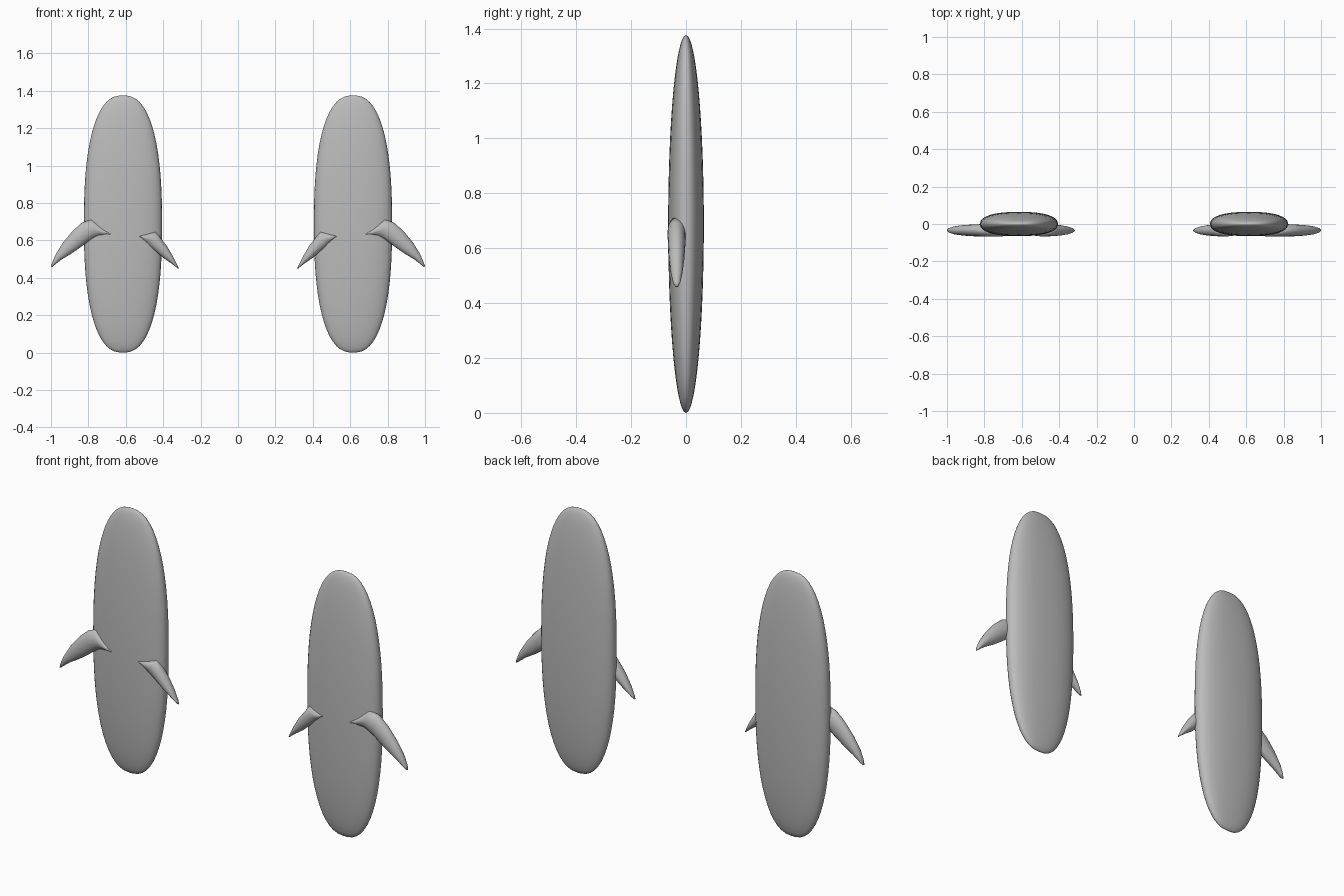
import bpy, bmesh, math

if "Cube" in bpy.data.objects:
    bpy.data.objects.remove(bpy.data.objects["Cube"])

grey = bpy.data.materials.new("plain grey")
grey.diffuse_color = (0.5, 0.5, 0.5, 1)
grey.use_nodes = True
grey.node_tree.nodes["Principled BSDF"].inputs["Base Color"].default_value = grey.diffuse_color

CX, W, D, H = 0.615, 0.209, 0.065, 0.688   # body centre x, half width, half depth, half height


def signed_pow(v, p):
    return math.copysign(abs(v) ** p, v)


def loft(name, rings):
    """Skin a list of closed rings, cap both ends and shade smooth."""
    bm = bmesh.new()
    rows = [[bm.verts.new(p) for p in ring] for ring in rings]
    n = len(rows[0])
    for a, b in zip(rows, rows[1:]):
        for i in range(n):
            bm.faces.new((a[i], a[(i + 1) % n], b[(i + 1) % n], b[i]))
    bm.faces.new(rows[0])
    bm.faces.new(rows[-1])
    bmesh.ops.remove_doubles(bm, verts=bm.verts, dist=0.0004)
    bmesh.ops.recalc_face_normals(bm, faces=bm.faces)
    mesh = bpy.data.meshes.new(name)
    bm.to_mesh(mesh)
    bm.free()
    mesh.materials.append(grey)
    mesh.shade_smooth()
    obj = bpy.data.objects.new(name, mesh)
    bpy.context.collection.objects.link(obj)


def body(name, side):
    """Tall flattened pod with blunt ends and a lens-shaped side profile."""
    rings = []
    for k in range(33):
        t = math.pi * (0.012 + 0.976 * k / 32)
        c = -math.cos(t)
        w = W * (1 - abs(c) ** 2.45) ** (1 / 2.45)
        d = D * math.sin(t)
        rings.append([(side * CX + w * signed_pow(math.cos(a), 0.85),
                       d * signed_pow(math.sin(a), 0.85), H + H * c)
                      for a in (2 * math.pi * i / 32 for i in range(32))])
    loft(name, rings)


def fin(name, side, stations, y, depth):
    """Curved horn: each station is upper x, z, lower x, z and relative depth."""
    rings = []
    for ux, uz, lx, lz, s in stations:
        mx, mz, hx, hz = (ux + lx) / 2, (uz + lz) / 2, (ux - lx) / 2, (uz - lz) / 2
        rings.append([(side * (mx + hx * math.cos(a)), y + depth * s * math.sin(a),
                       mz + hz * math.cos(a))
                      for a in (2 * math.pi * i / 16 for i in range(16))])
    loft(name, rings)


OUTER = [(.675, .634, .675, .630, .9), (.72, .664, .725, .625, 1), (.785, .713, .77, .612, 1),
         (.835, .695, .805, .592, 1), (.885, .65, .84, .565, .95), (.935, .59, .89, .53, .85),
         (.975, .525, .945, .497, .65), (.995, .478, .977, .472, .4), (1.0, .46, .993, .459, .15)]
INNER = [(.53, .625, .53, .62, .95), (.49, .638, .50, .592, 1), (.44, .647, .47, .563, 1),
         (.415, .615, .435, .538, .95), (.38, .57, .40, .507, .85), (.348, .515, .36, .48, .65),
         (.325, .468, .335, .461, .4), (.316, .45, .322, .45, .15)]

for label, side in (("left", -1), ("right", 1)):
    body(label + "_body", side)
    fin(label + "_outer_fin", side, OUTER, -0.034, 0.033)
    fin(label + "_inner_fin", side, INNER, -0.034, 0.032)
